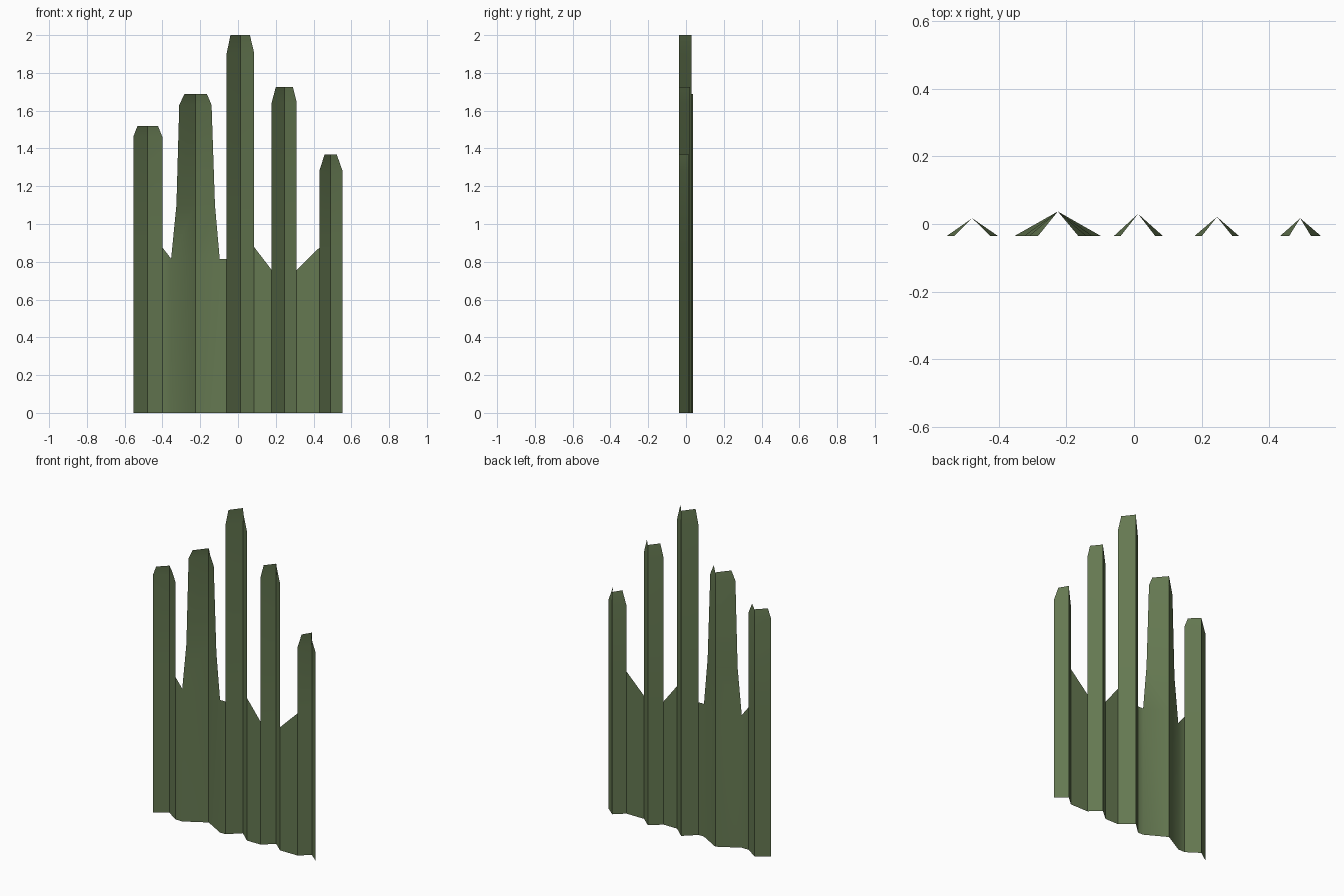
import bpy, bmesh, math

if "Cube" in bpy.data.objects:
    bpy.data.objects.remove(bpy.data.objects["Cube"])

BASE_Y = -0.036  # outer edges and webs lie in this plane; ridges fold back from it

# Each blade: ridge x, ridge y, rows of (z, left x, right x) from ground to tip
BLADES = [
    (-0.478, 0.017, [(0, -0.554, -0.401), (0.877, -0.554, -0.401),
                     (1.462, -0.554, -0.401), (1.52, -0.532, -0.424)]),
    (-0.225, 0.037, [(0, -0.354, -0.097), (0.816, -0.354, -0.097), (1.10, -0.326, -0.122),
                     (1.63, -0.311, -0.140), (1.687, -0.284, -0.164)]),
    (0.012, 0.030, [(0, -0.060, 0.086), (0.816, -0.060, 0.086), (0.877, -0.060, 0.086),
                    (1.903, -0.060, 0.086), (2.0, -0.040, 0.063)]),
    (0.245, 0.021, [(0, 0.178, 0.311), (0.757, 0.178, 0.311),
                    (1.642, 0.178, 0.311), (1.724, 0.200, 0.291)]),
    (0.491, 0.017, [(0, 0.431, 0.553), (0.875, 0.431, 0.553),
                    (1.282, 0.431, 0.553), (1.367, 0.458, 0.523)]),
]
# Webs between neighbours: top height at the left blade and at the right blade
WEBS = [(0.877, 0.816), (0.816, 0.816), (0.877, 0.757), (0.757, 0.875)]

bm = bmesh.new()
edges = []  # (left verts, right verts) of each blade

# Folded blades
for ridge_x, ridge_y, rows in BLADES:
    left = [bm.verts.new((xl, BASE_Y, z)) for z, xl, xr in rows]
    mid = [bm.verts.new((ridge_x, ridge_y, z)) for z, xl, xr in rows]
    right = [bm.verts.new((xr, BASE_Y, z)) for z, xl, xr in rows]
    for a, b in ((left, mid), (mid, right)):
        for i in range(len(rows) - 1):
            bm.faces.new((a[i], b[i], b[i + 1], a[i + 1]))
    edges.append((left, right))

# Flat webs joining the lower parts of the blades
for i, (za, zb) in enumerate(WEBS):
    a = [v for v in edges[i][1] if v.co.z <= za + 1e-4]
    b = [v for v in edges[i + 1][0] if v.co.z <= zb + 1e-4]
    bm.faces.new([a[0]] + b + a[:0:-1])

mesh = bpy.data.meshes.new("grass_blades")
bm.to_mesh(mesh)
bm.free()

green = bpy.data.materials.new("grass green")
green.diffuse_color = (0.13, 0.19, 0.083, 1)
green.use_nodes = True
green.node_tree.nodes["Principled BSDF"].inputs["Base Color"].default_value = green.diffuse_color
mesh.materials.append(green)

obj = bpy.data.objects.new("grass_blades", mesh)
bpy.context.collection.objects.link(obj)
bpy.context.view_layer.objects.active = obj
obj.select_set(True)
bpy.ops.object.shade_smooth_by_angle(angle=math.radians(30))
